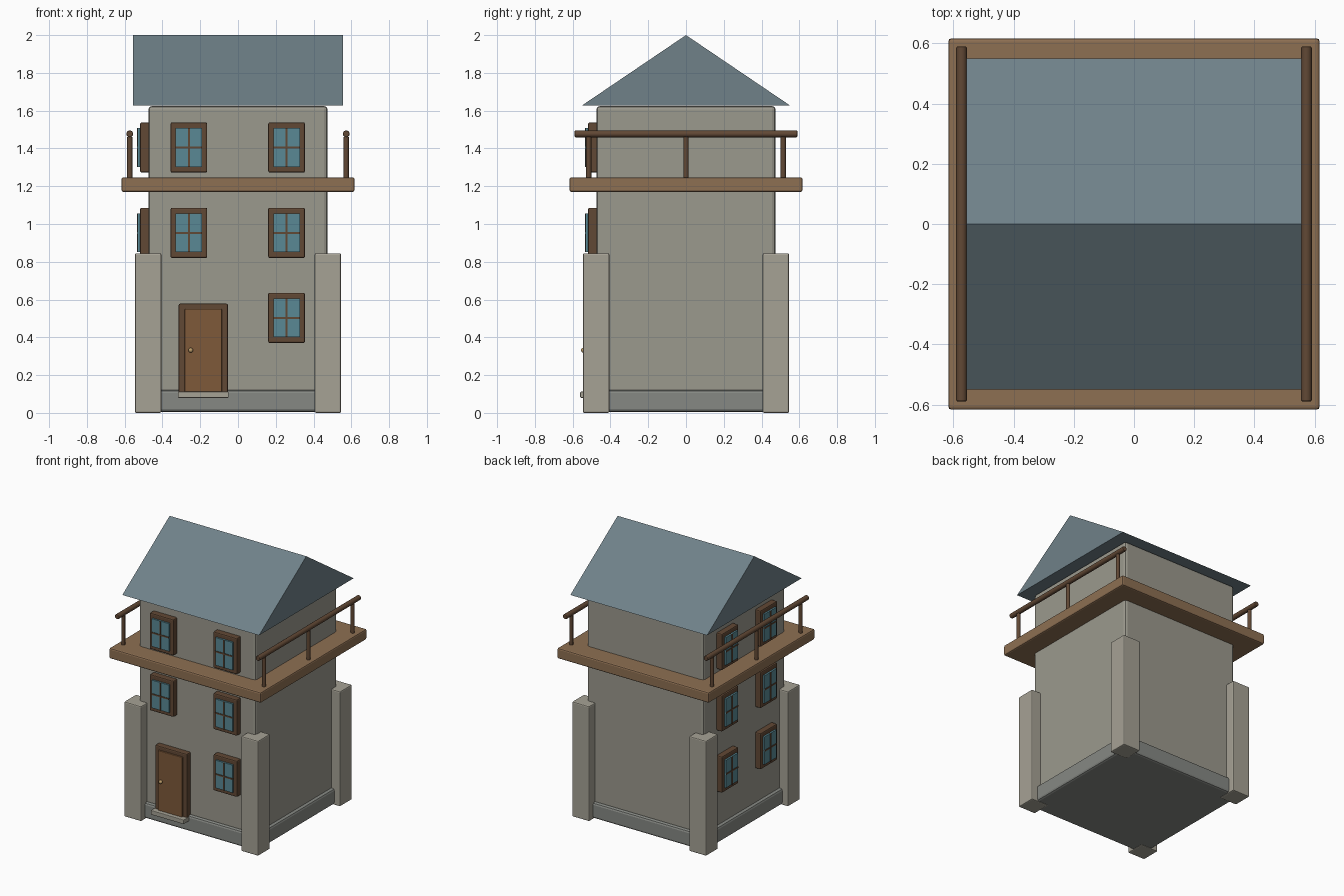
import bpy, bmesh, math
from mathutils import Matrix, Vector

if "Cube" in bpy.data.objects:
    bpy.data.objects.remove(bpy.data.objects["Cube"])


def mat(name, r, g, b):
    m = bpy.data.materials.new(name)
    m.diffuse_color = (r, g, b, 1)
    m.use_nodes = True
    m.node_tree.nodes["Principled BSDF"].inputs["Base Color"].default_value = m.diffuse_color
    return m


STONE = mat("wall_stone", 0.33, 0.32, 0.27)
PALE = mat("pale_stone", 0.38, 0.36, 0.30)
PLINTH = mat("plinth_stone", 0.24, 0.25, 0.23)
WOOD = mat("balcony_wood", 0.27, 0.16, 0.085)
DARK = mat("dark_wood", 0.12, 0.065, 0.035)
DOOR = mat("door_wood", 0.21, 0.10, 0.042)
GLASS = mat("glass", 0.10, 0.25, 0.30)
SLATE = mat("slate", 0.16, 0.22, 0.25)
BRASS = mat("brass", 0.5, 0.33, 0.14)


def finish(name, bm, material, turn=0):
    """Make an object from bm, rotated about z by turn."""
    if turn:
        bmesh.ops.transform(bm, matrix=Matrix.Rotation(turn, 4, 'Z'), verts=bm.verts)
    bmesh.ops.recalc_face_normals(bm, faces=bm.faces)
    me = bpy.data.meshes.new(name)
    bm.to_mesh(me)
    bm.free()
    me.materials.append(material)
    ob = bpy.data.objects.new(name, me)
    bpy.context.collection.objects.link(ob)
    return ob


def box(name, lo, hi, material, bevel=0.0, turn=0):
    bm = bmesh.new()
    lo, hi = Vector(lo), Vector(hi)
    size = hi - lo
    bmesh.ops.create_cube(bm, size=1, matrix=Matrix.Translation((lo + hi) / 2) @ Matrix.Diagonal((*size, 1)))
    ob = finish(name, bm, material, turn)
    if bevel:
        mod = ob.modifiers.new("bevel", 'BEVEL')
        mod.width, mod.segments = bevel, 2
    return ob


def rod(name, centre, radius, length, material, axis='Z', bevel=0.0):
    bm = bmesh.new()
    rot = Matrix.Rotation(math.pi / 2, 4, 'X') if axis == 'Y' else Matrix()
    bmesh.ops.create_cone(bm, cap_ends=True, segments=16, radius1=radius, radius2=radius,
                          depth=length, matrix=Matrix.Translation(centre) @ rot)
    for f in bm.faces:
        f.smooth = len(f.verts) == 4
    for e in bm.edges:
        e.smooth = all(len(f.verts) == 4 for f in e.link_faces)
    ob = finish(name, bm, material)
    if bevel:
        mod = ob.modifiers.new("bevel", 'BEVEL')
        mod.width, mod.segments, mod.limit_method = bevel, 2, 'ANGLE'
    return ob


# Tower body and plinth
box("plinth", (-0.5, -0.5, 0.005), (0.5, 0.5, 0.12), PLINTH, 0.015)
box("tower_wall", (-0.475, -0.475, 0.06), (0.475, 0.475, 1.625), STONE, 0.02)

# Corner buttresses
for sx in (-1, 1):
    for sy in (-1, 1):
        x, y = 0.476 * sx, 0.476 * sy
        box("corner_buttress", (x - 0.07, y - 0.07, 0), (x + 0.07, y + 0.07, 0.845), PALE, 0.008)

# Balcony deck and side railings
box("balcony_deck", (-0.617, -0.617, 1.17), (0.617, 0.617, 1.247), WOOD, 0.01)
for x in (-0.573, 0.573):
    rod("hand_rail", (x, 0, 1.477), 0.018, 1.18, DARK, 'Y', 0.006)
    for y in (-0.515, 0, 0.515):
        rod("rail_post", (x, y, 1.35), 0.0135, 0.22, DARK)

# Gable roof as a closed prism
bm = bmesh.new()
ends = [[bm.verts.new((x, y, z)) for y, z in ((-0.55, 1.628), (0.55, 1.628), (0, 2.0))]
        for x in (-0.556, 0.556)]
for tri in ends:
    bm.faces.new(tri)
for i in range(3):
    j = (i + 1) % 3
    bm.faces.new((ends[0][i], ends[0][j], ends[1][j], ends[1][i]))
finish("gable_roof", bm, SLATE)


def window(x, z, turn=0):
    """Framed window on the front wall, turned to another wall if asked."""
    box("window_frame", (x - 0.097, -0.518, z - 0.133), (x + 0.097, -0.465, z + 0.133), DARK, 0.008, turn)
    box("window_glass", (x - 0.07, -0.531, z - 0.102), (x + 0.07, -0.5, z + 0.102), GLASS, 0, turn)
    box("window_mullion", (x - 0.005, -0.536, z - 0.102), (x + 0.005, -0.51, z + 0.102), DARK, 0, turn)
    box("window_crossbar", (x - 0.07, -0.535, z - 0.005), (x + 0.07, -0.51, z + 0.005), DARK, 0, turn)


# Front windows (door takes the lower left bay) and left-side windows
for z in (0.503, 0.953, 1.405):
    window(0.257, z)
    if z > 0.6:
        window(-0.26, z)
    for x in (-0.225, 0.225):
        window(x, z, -math.pi / 2)

# Door with frame, knob and step
box("door_frame", (-0.314, -0.518, 0.09), (-0.053, -0.465, 0.578), DARK, 0.008)
box("door_panel", (-0.282, -0.53, 0.1), (-0.086, -0.5, 0.55), DOOR, 0.004)
box("door_step", (-0.318, -0.56, 0.08), (-0.05, -0.47, 0.112), PALE, 0.004)
bm = bmesh.new()
bmesh.ops.create_uvsphere(bm, u_segments=16, v_segments=8, radius=0.013,
                          matrix=Matrix.Translation((-0.25, -0.543, 0.332)))
for f in bm.faces:
    f.smooth = True
finish("door_knob", bm, BRASS)
